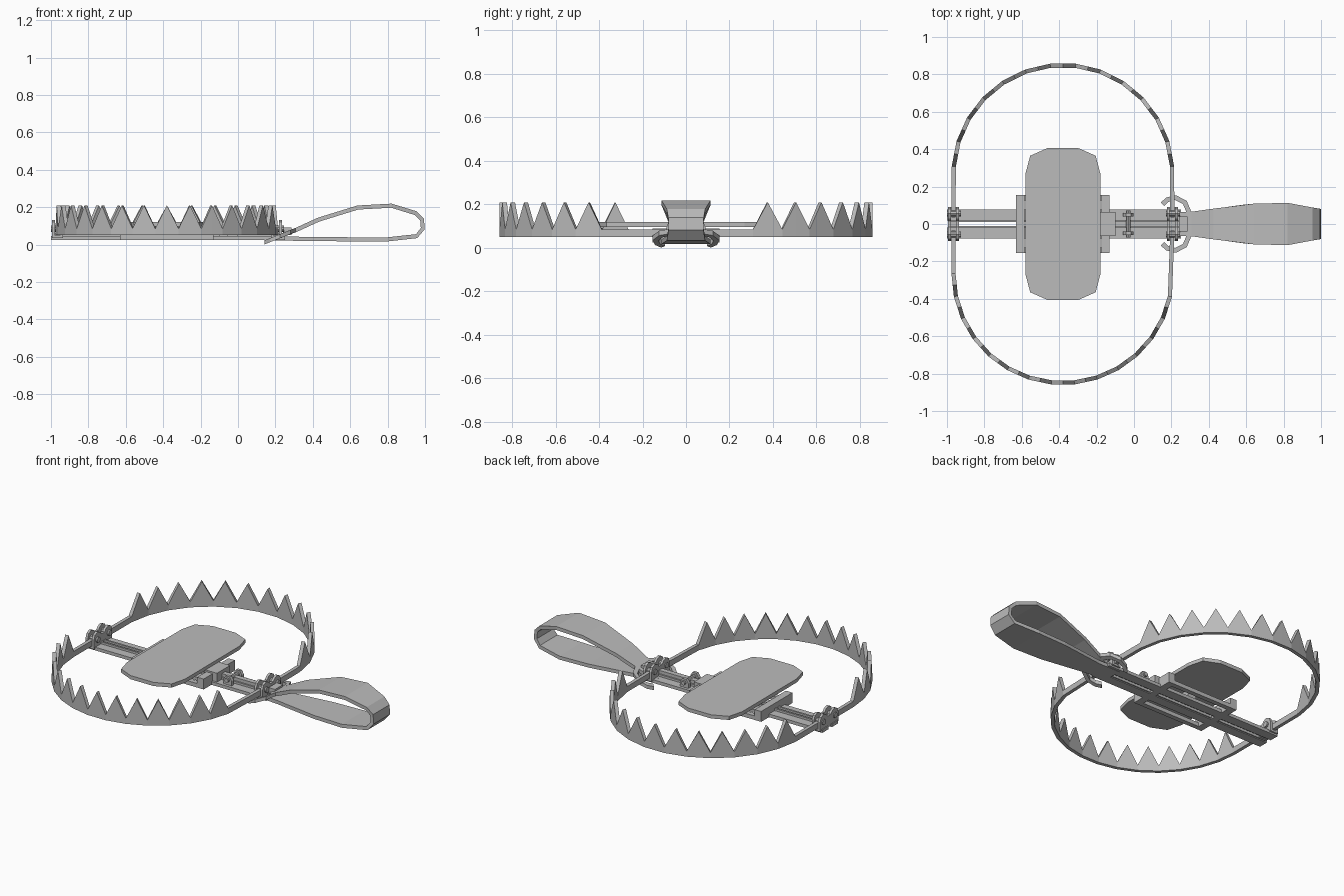
import bpy, bmesh, math
from mathutils import Vector

if "Cube" in bpy.data.objects:
    bpy.data.objects.remove(bpy.data.objects["Cube"], do_unlink=True)

steel = bpy.data.materials.new("grey steel")
steel.use_nodes = True
GREY = (0.5, 0.5, 0.5, 1)
steel.diffuse_color = GREY
steel.node_tree.nodes["Principled BSDF"].inputs["Base Color"].default_value = GREY


def finish(name, bm):
    bmesh.ops.recalc_face_normals(bm, faces=bm.faces[:])
    me = bpy.data.meshes.new(name)
    bm.to_mesh(me)
    bm.free()
    me.materials.append(steel)
    ob = bpy.data.objects.new(name, me)
    bpy.context.collection.objects.link(ob)
    return ob


def box(name, x0, x1, y0, y1, z0, z1):
    bm = bmesh.new()
    bmesh.ops.create_cube(bm, size=1)
    for v in bm.verts:
        v.co = ((x0 + x1) / 2 + v.co.x * (x1 - x0),
                (y0 + y1) / 2 + v.co.y * (y1 - y0),
                (z0 + z1) / 2 + v.co.z * (z1 - z0))
    return finish(name, bm)


def prism(name, outline, depth):
    """Extrude a planar outline of 3D points along a vector."""
    bm = bmesh.new()
    f = bm.faces.new([bm.verts.new(p) for p in outline])
    r = bmesh.ops.extrude_face_region(bm, geom=[f])
    moved = [g for g in r["geom"] if isinstance(g, bmesh.types.BMVert)]
    bmesh.ops.translate(bm, verts=moved, vec=depth)
    return finish(name, bm)


def rod(name, start, axis, length, radius, sides=10):
    u = Vector(axis)
    a = Vector((0, 0, 1))
    b = u.cross(a)
    ring = [Vector(start) + radius * (math.cos(t) * a + math.sin(t) * b)
            for t in (2 * math.pi * i / sides for i in range(sides))]
    return prism(name, ring, u * length)


def sweep(name, sections):
    """Join four-cornered sections into a capped bar."""
    bm = bmesh.new()
    rings = [[bm.verts.new(p) for p in s] for s in sections]
    for a, b in zip(rings, rings[1:]):
        for i in range(4):
            j = (i + 1) % 4
            bm.faces.new((a[i], a[j], b[j], b[i]))
    bm.faces.new(rings[0])
    bm.faces.new(rings[-1][::-1])
    return finish(name, bm)


# Toothed jaws: each tooth is a peak halfway along one chord of the arc
CX, CY, R, T = -0.38, 0.265, 0.585, 0.011
LOW, VALLEY, PEAK = 0.05, 0.085, 0.21


def jaw(name, side, step, first, last):
    def arc(deg):
        t = math.radians(deg)
        return Vector((CX + R * math.sin(t), CY + R * math.cos(t), 0))
    path = [(Vector((CX - R, 0.035, 0)), VALLEY)]
    for k in range(first, last + 1):
        a, b = arc((k - 0.5) * step), arc((k + 0.5) * step)
        path += [(a, VALLEY), ((a + b) / 2, PEAK)]
    path += [(b, VALLEY), (Vector((CX + R, 0.035, 0)), VALLEY)]
    sections = []
    for i, (p, top) in enumerate(path):
        d = (path[min(i + 1, len(path) - 1)][0] - path[max(i - 1, 0)][0]).normalized()
        n = Vector((-d.y, d.x, 0)) * T
        pts = [(p - n, LOW), (p + n, LOW), (p + n, top), (p - n, top)]
        sections.append([(q.x, q.y * side, z) for q, z in pts])
    sweep(name, sections)


jaw("front_jaw", -1, 12.0, -7, 6)
jaw("back_jaw", 1, 13.2, -6, 6)

# Base rails with a narrow slot and low inner lips
for s, label in ((1, "back"), (-1, "front")):
    y0, y1 = sorted((s * 0.018, s * 0.078))
    box(label + "_rail", -1.0, 0.25, y0, y1, 0.025, 0.045)
    y0, y1 = sorted((s * 0.01, s * 0.022))
    box(label + "_rail_lip", -0.99, 0.24, y0, y1, 0.03, 0.058)

# Hinges: paired round-shouldered plates with two pins
half = [(0.09, 0.035), (0.09, 0.095), (0.08, 0.12), (0.055, 0.132),
        (0.03, 0.122), (0.015, 0.105)]
plate = half + [(-y, z) for y, z in reversed(half)]
for label, hx in (("right", CX - R), ("left", CX + R)):
    for off, which in ((-0.029, "outer"), (0.014, "inner")):
        prism(f"{label}_hinge_plate_{which}",
              [(hx + off, y, z) for y, z in plate], Vector((0.015, 0, 0)))
    box(label + "_hinge_foot", hx - 0.029, hx + 0.029, -0.088, 0.088, 0.035, 0.048)
    for s in (1, -1):
        rod(f"{label}_hinge_pin_{'back' if s > 0 else 'front'}",
            (hx - 0.035, s * 0.057, 0.085), (1, 0, 0), 0.075, 0.017)

# Rectangular frame under the pan
box("frame_right_bar", -0.63, -0.585, -0.155, 0.155, 0.025, 0.09)
box("frame_left_bar", -0.175, -0.13, -0.155, 0.155, 0.025, 0.09)
for s, label in ((1, "back"), (-1, "front")):
    y0, y1 = sorted((s * 0.125, s * 0.155))
    box(f"frame_{label}_bar", -0.585, -0.175, y0, y1, 0.025, 0.05)

# Trigger pan
quarter = [(0.2, 0.27), (0.175, 0.365), (0.08, 0.407)]
pan = (quarter + [(-x, y) for x, y in reversed(quarter)]
       + [(-x, -y) for x, y in quarter] + [(x, -y) for x, y in reversed(quarter)])
prism("trigger_pan", [(CX + x, y, 0.097) for x, y in pan], Vector((0, 0, 0.023)))
box("pan_post", -0.41, -0.35, -0.06, 0.06, 0.045, 0.098)

# Trigger block, latch and pivot
box("trigger_block", -0.19, -0.1, -0.065, 0.065, 0.045, 0.1)
box("latch_bar", -0.1, 0.18, -0.016, 0.016, 0.06, 0.08)
for s, label in ((1, "back"), (-1, "front")):
    y0 = s * 0.05 - 0.01
    tab = [(-0.058, 0.045), (-0.058, 0.075), (-0.043, 0.098), (-0.017, 0.098),
           (-0.002, 0.075), (-0.002, 0.045)]
    prism(label + "_pivot_tab", [(x, y0, z) for x, z in tab], Vector((0, 0.02, 0)))
rod("pivot_pin", (-0.03, -0.073, 0.075), (0, 1, 0), 0.146, 0.013)

# Folded leaf spring, widest toward its rounded end
profile = [(0.25, 0.055), (0.31, 0.078), (0.43, 0.133), (0.64, 0.198), (0.82, 0.208),
           (0.95, 0.168), (0.984, 0.135), (0.988, 0.085), (0.955, 0.045),
           (0.80, 0.028), (0.60, 0.028), (0.31, 0.031), (0.16, 0.035)]
widths = [(0.0, 0.06), (0.3, 0.064), (0.45, 0.085), (0.62, 0.108), (0.82, 0.113),
          (0.95, 0.088), (1.1, 0.06)]


def half_width(x):
    for (xa, wa), (xb, wb) in zip(widths, widths[1:]):
        if xa <= x <= xb:
            return wa + (wb - wa) * (x - xa) / (xb - xa)


sections = []
for i, (x, z) in enumerate(profile):
    a, b = profile[max(i - 1, 0)], profile[min(i + 1, len(profile) - 1)]
    d = Vector((b[0] - a[0], 0, b[1] - a[1])).normalized()
    n = Vector((-d.z, 0, d.x)) * 0.011
    c, w = Vector((x, 0, z)), Vector((0, half_width(x), 0))
    sections.append([c + n + w, c + n - w, c - n - w, c - n + w])
sweep("leaf_spring", sections)
box("spring_neck", 0.24, 0.285, -0.04, 0.04, 0.05, 0.092)

# Sloping open eye of the spring, hooked round the hinge
arm = [(0.295, 0.0), (0.295, 0.06), (0.272, 0.115), (0.222, 0.141),
       (0.178, 0.13), (0.152, 0.105)]
loop = [(x, -y) for x, y in reversed(arm[1:])] + arm
sections = []
for i, (x, y) in enumerate(loop):
    a, b = loop[max(i - 1, 0)], loop[min(i + 1, len(loop) - 1)]
    d = Vector((b[0] - a[0], b[1] - a[1])).normalized()
    nx, ny = -d.y * 0.013, d.x * 0.013
    ring = []
    for k, h in ((1, 0), (-1, 0), (-1, 0.022), (1, 0.022)):
        px = x + k * nx
        ring.append((px, y + k * ny, max(0.0, (px - 0.139) * 0.4) + h))
    sections.append(ring)
sweep("spring_eye", sections)
